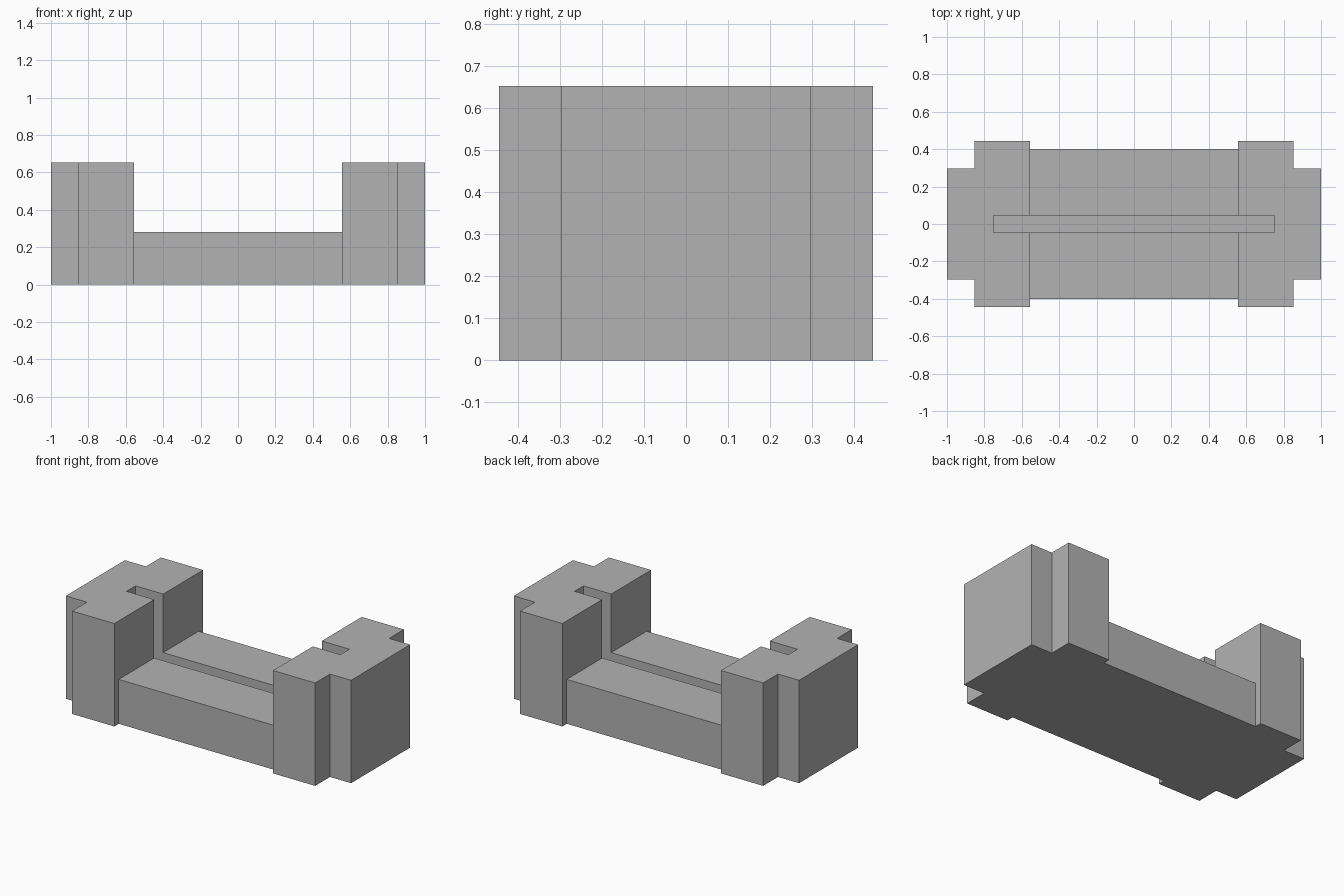
import bpy
import bmesh

default = bpy.data.objects.get("Cube")
if default:
    bpy.data.objects.remove(default, do_unlink=True)

# Main dimensions
END_X, SHOULDER_X, INNER_X = 1.0, 0.852, 0.556
END_Y, POST_Y, BASE_Y = 0.296, 0.444, 0.4
HEIGHT, BASE_TOP = 0.652, 0.281
SLOT_X, SLOT_Y, SLOT_FLOOR = 0.75, 0.045, 0.14

grey = bpy.data.materials.new("grey plastic")
grey.use_nodes = True
colour = (0.45, 0.45, 0.45, 1)
grey.diffuse_color = colour
grey.node_tree.nodes["Principled BSDF"].inputs["Base Color"].default_value = colour


def prism(name, outline, bottom, top):
    """Extrude a plan outline between two heights."""
    bm = bmesh.new()
    face = bm.faces.new([bm.verts.new((x, y, bottom)) for x, y in outline])
    result = bmesh.ops.extrude_face_region(bm, geom=[face])
    verts = [v for v in result["geom"] if isinstance(v, bmesh.types.BMVert)]
    bmesh.ops.translate(bm, verts=verts, vec=(0, 0, top - bottom))
    bmesh.ops.recalc_face_normals(bm, faces=bm.faces)
    mesh = bpy.data.meshes.new(name)
    bm.to_mesh(mesh)
    bm.free()
    mesh.materials.append(grey)
    obj = bpy.data.objects.new(name, mesh)
    bpy.context.collection.objects.link(obj)
    return obj


def rectangle(x, y):
    return [(-x, -y), (x, -y), (x, y), (-x, y)]


def cut(target, cutter):
    """Subtract the cutter, then discard it."""
    cutter.hide_render = True
    mod = target.modifiers.new("cut", "BOOLEAN")
    mod.operation = "DIFFERENCE"
    mod.solver = "EXACT"
    mod.object = cutter
    bpy.ops.object.select_all(action="DESELECT")
    bpy.context.view_layer.objects.active = target
    target.select_set(True)
    bpy.ops.object.modifier_apply(modifier=mod.name)
    bpy.data.objects.remove(cutter, do_unlink=True)


# Stepped plan outline: one quarter, mirrored to all four corners
quarter = [(END_X, END_Y), (SHOULDER_X, END_Y), (SHOULDER_X, POST_Y),
           (INNER_X, POST_Y), (INNER_X, BASE_Y)]
half = quarter + [(-x, y) for x, y in reversed(quarter)]
outline = half + [(x, -y) for x, y in reversed(half)]
body = prism("holder_body", outline, 0, HEIGHT)

# Open saddle between the two end blocks
cut(body, prism("saddle_cutter", rectangle(INNER_X, 0.6), BASE_TOP, 1))

# Long slot through the base and into both end blocks
cut(body, prism("slot_cutter", rectangle(SLOT_X, SLOT_Y), SLOT_FLOOR, 1))
